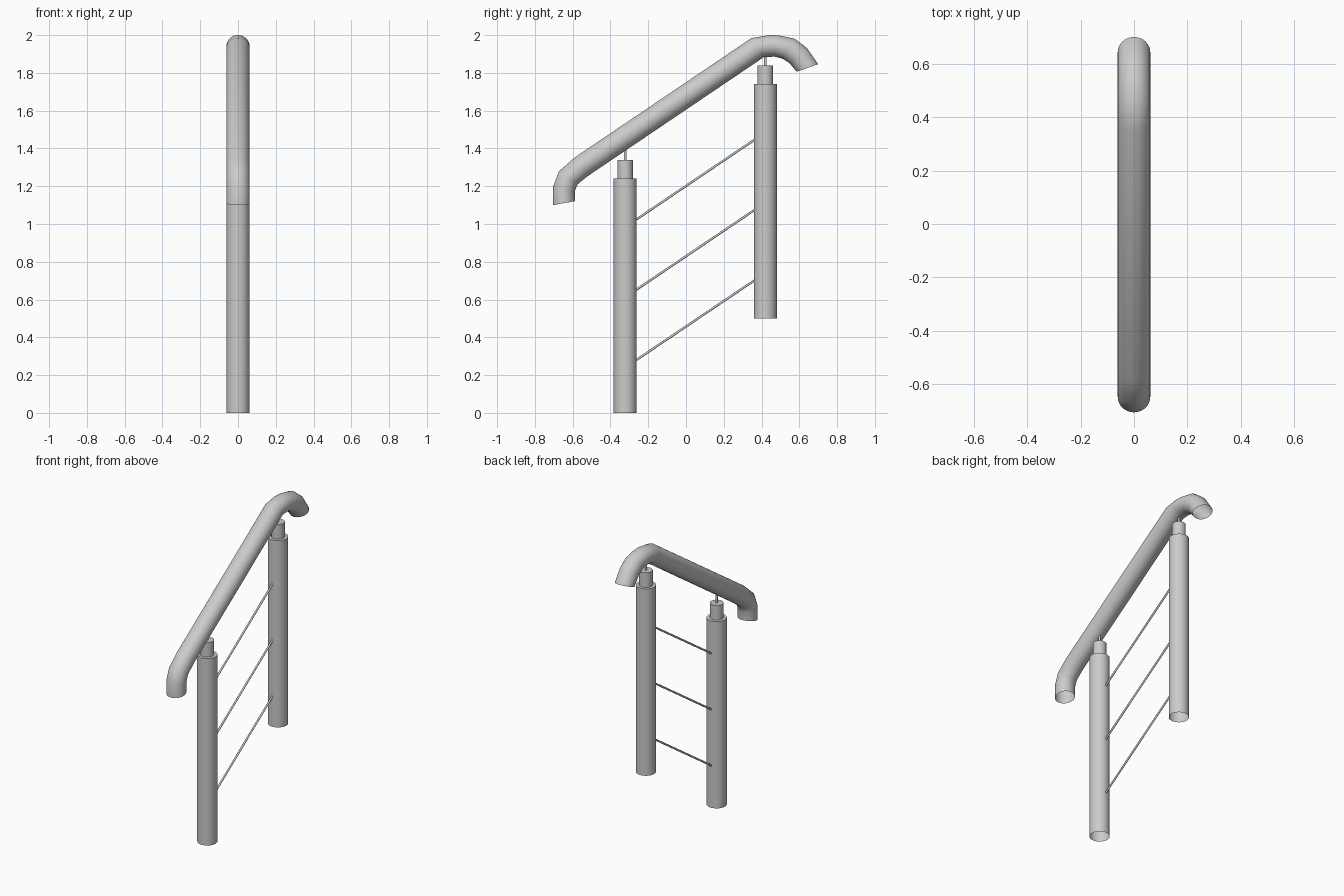
import bpy, bmesh, math
from mathutils import Vector

if "Cube" in bpy.data.objects:
    bpy.data.objects.remove(bpy.data.objects["Cube"])

SEG = 32


def finish(bm, name):
    bmesh.ops.recalc_face_normals(bm, faces=bm.faces)
    me = bpy.data.meshes.new(name)
    bm.to_mesh(me)
    bm.free()
    ob = bpy.data.objects.new(name, me)
    bpy.context.collection.objects.link(ob)
    bpy.ops.object.select_all(action='DESELECT')
    bpy.context.view_layer.objects.active = ob
    ob.select_set(True)
    bpy.ops.object.shade_smooth_by_angle(angle=math.radians(40))
    return ob


def loft(name, rings, cap_end=False):
    """Skin a list of equal-length point rings."""
    bm = bmesh.new()
    loops = [[bm.verts.new(p) for p in r] for r in rings]
    n = len(loops[0])
    for a, b in zip(loops, loops[1:]):
        for i in range(n):
            j = (i + 1) % n
            bm.faces.new((a[i], a[j], b[j], b[i]))
    if cap_end:
        bm.faces.new(loops[-1])
    return finish(bm, name)


def ring(centre, u, v, n=SEG):
    return [centre + u * math.cos(t) + v * math.sin(t)
            for t in (2 * math.pi * i / n for i in range(n))]


def rod(name, a, b, r, n=SEG, cap_end=False):
    a, b = Vector(a), Vector(b)
    u = Vector((r, 0, 0))
    v = (b - a).normalized().cross(Vector((1, 0, 0))) * r
    loft(name, [ring(a, u, v, n), ring(b, u, v, n)], cap_end)


# Posts with collar and pin
for name, y, z in (("lower", -0.322, 0.0), ("upper", 0.42, 0.5)):
    rod(name + "_post", (0, y, z), (0, y, z + 1.24), 0.061, cap_end=True)
    rod(name + "_post_collar", (0, y, z + 1.24), (0, y, z + 1.338), 0.041, cap_end=True)
    rod(name + "_rail_pin", (0, y, z + 1.338), (0, y, z + 1.41), 0.007, 16)

# Sloping infill bars
for i, z in enumerate((0.28, 0.652, 1.024)):
    rod(f"infill_bar_{i + 1}", (0, -0.263, z), (0, 0.361, z + 0.421), 0.006, 12)

# Handrail: outer and inner edge (y, z) of each cross-section
sections = [
    ((-0.705, 1.10), (-0.588, 1.121)),
    ((-0.705, 1.194), (-0.588, 1.176)),
    ((-0.673, 1.279), (-0.573, 1.211)),
    ((-0.588, 1.353), (-0.521, 1.253)),
    ((0.346, 1.984), (0.413, 1.884)),
    ((0.44, 2.0), (0.443, 1.885)),
    ((0.485, 1.999), (0.47, 1.886)),
    ((0.575, 1.981), (0.51, 1.876)),
    ((0.641, 1.931), (0.548, 1.852)),
    ((0.70, 1.846), (0.586, 1.806)),
]
rings = []
for o, i in sections:
    o, i = Vector((0, *o)), Vector((0, *i))
    rings.append(ring((o + i) / 2, Vector((0.061, 0, 0)), (o - i) / 2))
loft("handrail", rings)
